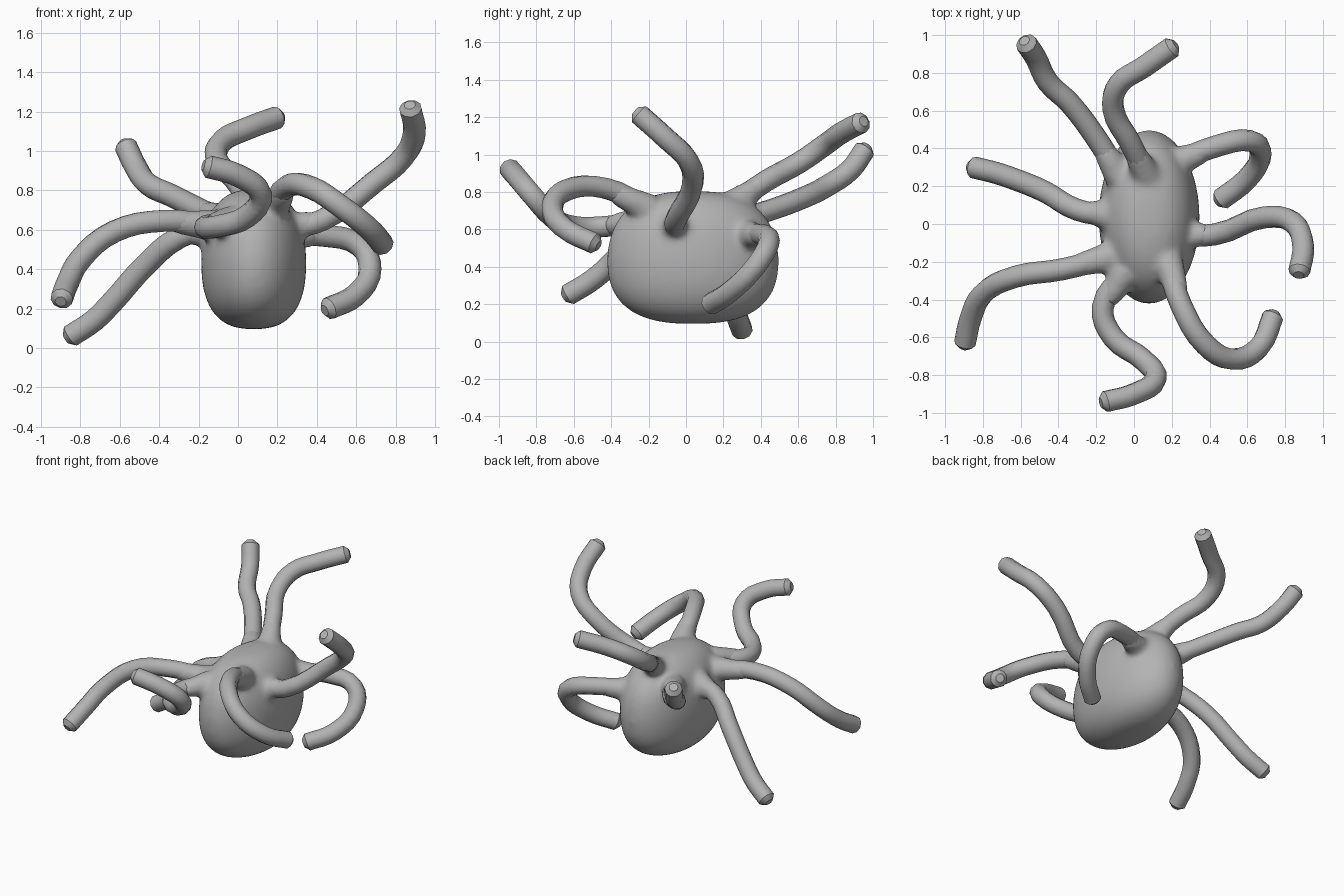
import bpy, bmesh, math
from mathutils import Vector

cube = bpy.data.objects.get("Cube")
if cube:
    bpy.data.objects.remove(cube, do_unlink=True)

# Single grey material
grey = bpy.data.materials.new("plain grey")
grey.use_nodes = True
grey.diffuse_color = (0.45, 0.45, 0.45, 1)
grey.node_tree.nodes["Principled BSDF"].inputs["Base Color"].default_value = (0.45, 0.45, 0.45, 1)


def activate(ob):
    bpy.ops.object.select_all(action='DESELECT')
    ob.select_set(True)
    bpy.context.view_layer.objects.active = ob


def tube(name, points, radii):
    """Capped ten-sided tube along a smooth path, returned as a mesh object."""
    curve = bpy.data.curves.new(name, 'CURVE')
    curve.dimensions = '3D'
    curve.bevel_depth = 1.0
    curve.bevel_resolution = 3
    curve.resolution_u = 4
    curve.use_fill_caps = True
    spline = curve.splines.new('BEZIER')
    spline.bezier_points.add(len(points) - 1)
    for bp, co, r in zip(spline.bezier_points, points, radii):
        bp.co = co
        bp.radius = r
        bp.handle_left_type = bp.handle_right_type = 'AUTO'
    ob = bpy.data.objects.new(name, curve)
    bpy.context.collection.objects.link(ob)
    activate(ob)
    bpy.ops.object.convert(target='MESH')
    ob = bpy.context.object
    bm = bmesh.new()
    bm.from_mesh(ob.data)
    bmesh.ops.remove_doubles(bm, verts=bm.verts, dist=0.0005)
    bmesh.ops.recalc_face_normals(bm, faces=bm.faces)
    bm.to_mesh(ob.data)
    bm.free()
    ob.data.materials.clear()
    ob.data.materials.append(grey)
    return ob


# Arm centre lines, from root to tip
ARMS = {
    "back_right_arm": [(-.08, .26, .65), (-.19, .44, .70), (-.34, .64, .775),
                       (-.455, .75, .83), (-.52, .88, .92), (-.57, .955, 1.025)],
    "back_upper_arm": [(.08, .23, .72), (-.02, .43, .86), (-.11, .61, .96),
                       (-.08, .74, 1.05), (.05, .83, 1.115), (.20, .935, 1.17)],
    "back_left_arm": [(.21, .32, .57), (.43, .41, .57), (.615, .44, .52),
                      (.67, .37, .40), (.60, .24, .27), (.46, .13, .20)],
    "left_arm": [(.24, -.06, .60), (.43, -.055, .65), (.69, .035, .84),
                 (.84, .01, .97), (.895, -.11, 1.09), (.875, -.25, 1.215)],
    "front_left_arm": [(.18, -.20, .71), (.25, -.43, .82), (.38, -.64, .81), (.52, -.715, .72),
                       (.66, -.655, .61), (.735, -.49, .525)],
    "front_arm": [(-.04, -.25, .64), (-.165, -.44, .615), (-.11, -.60, .615), (.05, -.72, .67),
                  (.115, -.82, .78), (0, -.90, .875), (-.15, -.94, .92)],
    "front_right_arm": [(-.11, -.17, .62), (-.38, -.24, .645), (-.63, -.28, .59),
                        (-.80, -.37, .45), (-.865, -.50, .33), (-.895, -.63, .25)],
    "right_arm": [(-.11, .04, .62), (-.30, .075, .56), (-.47, .17, .42),
                  (-.64, .24, .23), (-.73, .27, .14), (-.85, .30, .06)],
}

# Body: rounded, slightly boxy egg
bpy.ops.mesh.primitive_uv_sphere_add(segments=48, ring_count=32, radius=1)
body = bpy.context.object
body.name = "body"
POWER = 2 / 2.6
for v in body.data.vertices:
    flat = math.hypot(v.co.x, v.co.y)
    k = flat ** POWER / flat if flat > 1e-5 else 0
    z = math.copysign(abs(v.co.z) ** POWER, v.co.z)
    taper = 1 - 0.07 * max(z, 0)
    v.co = Vector((.08 + .267 * k * v.co.x * taper, .037 + .46 * k * v.co.y * taper,
                   .45 + .355 * z))

# Arms with blunt rounded tips, plus flared roots to blend into the body
R = 0.058
roots = []
for name, path in ARMS.items():
    pts = [Vector(p) for p in path]
    tip = pts[-1] + (pts[-1] - pts[-2]).normalized() * 0.028
    arm = tube(name, pts + [tip], [R] * len(pts) + [R * 0.5])
    activate(arm)
    bpy.ops.object.shade_smooth_by_angle(angle=math.radians(38))
    mid = pts[0].lerp(pts[1], 0.55)
    end = pts[0].lerp(pts[1], 0.85)
    roots.append(tube(name + "_root", [pts[0], mid, end], [.085, .068, .055]))

# Merge the flared roots with the body into one soft skin
activate(body)
for r in roots:
    r.select_set(True)
bpy.ops.object.join()
remesh = body.modifiers.new("merge", 'REMESH')
remesh.mode = 'VOXEL'
remesh.voxel_size = 0.016
soften = body.modifiers.new("soften", 'SMOOTH')
soften.factor = 0.5
soften.iterations = 16
for m in ("merge", "soften"):
    bpy.ops.object.modifier_apply(modifier=m)
body.data.materials.clear()
body.data.materials.append(grey)
bpy.ops.object.shade_smooth()
